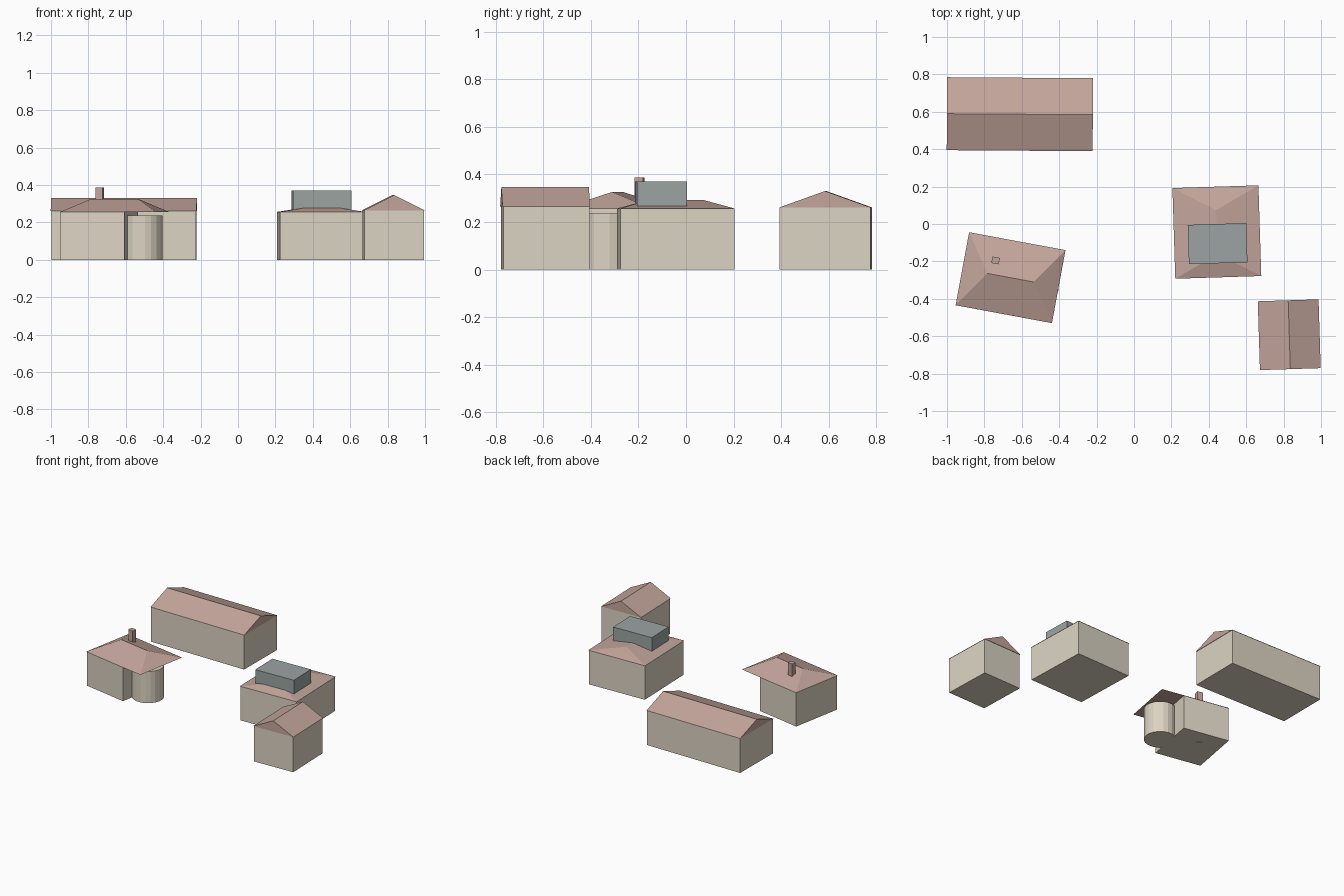
import bpy, bmesh, math
from mathutils import Matrix

if "Cube" in bpy.data.objects:
    bpy.data.objects.remove(bpy.data.objects["Cube"])


def material(name, rgb):
    m = bpy.data.materials.new(name)
    m.diffuse_color = (*rgb, 1)
    m.use_nodes = True
    m.node_tree.nodes["Principled BSDF"].inputs["Base Color"].default_value = m.diffuse_color
    return m


WALL = material("plaster", (0.72, 0.66, 0.55))
ROOF = material("tile", (0.55, 0.38, 0.33))
SLATE = material("slate", (0.33, 0.37, 0.36))


def finish(bm, name, mat, x, y, angle):
    """Rotate about z, move into place and turn the bmesh into an object."""
    bmesh.ops.recalc_face_normals(bm, faces=bm.faces)
    bm.transform(Matrix.Translation((x, y, 0)) @ Matrix.Rotation(math.radians(angle), 4, 'Z'))
    me = bpy.data.meshes.new(name)
    bm.to_mesh(me)
    bm.free()
    me.materials.append(mat)
    ob = bpy.data.objects.new(name, me)
    bpy.context.collection.objects.link(ob)
    return ob


def block(name, mat, x, y, angle, length, width, z0, z1, shift=0):
    """Box along local x, optionally shifted along its own length."""
    bm = bmesh.new()
    bmesh.ops.create_cube(bm, size=1, matrix=Matrix.Translation((shift, 0, (z0 + z1) / 2))
                          @ Matrix.Diagonal((length, width, z1 - z0, 1)))
    return finish(bm, name, mat, x, y, angle)


def roof(name, x, y, angle, length, width, eave, ridge, inset=0):
    """Closed roof with its ridge along local x; inset 0 is a gable, more is a hip."""
    bm = bmesh.new()
    a, b = length / 2, width / 2
    base = [bm.verts.new((sx * a, sy * b, eave)) for sx, sy in ((-1, -1), (1, -1), (1, 1), (-1, 1))]
    left, right = (bm.verts.new((s * (a - inset), 0, ridge)) for s in (-1, 1))
    sw, se, ne, nw = base
    for f in ((nw, ne, se, sw), (sw, se, right, left), (ne, nw, left, right),
              (se, ne, right), (nw, sw, left)):
        bm.faces.new(f)
    return finish(bm, name, ROOF, x, y, angle)


# Three houses whose walls fill the whole roof outline
houses = (  # name, x, y, angle, length, width, eave, ridge, hip inset
    ("long_house", -0.61, 0.587, -0.4, 0.78, 0.39, 0.26, 0.33, 0),
    ("small_house", 0.83, -0.592, 91.8, 0.368, 0.325, 0.265, 0.346, 0),
    ("square_house", 0.443, -0.043, 91.8, 0.485, 0.46, 0.256, 0.292, 0.125),
)
EDGE = 0.006
for name, x, y, ang, l, w, eave, ridge, inset in houses:
    block(name + "_walls", WALL, x, y, ang, l - EDGE, w - EDGE, 0, eave)
    roof(name + "_roof", x, y, ang, l, w, eave, ridge, inset)

# Flat dark box breaking through the square house roof
block("roof_box", SLATE, 0.447, -0.105, 1.8, 0.313, 0.21, 0.25, 0.37)

# Porch house: walls under the west part, round room under the overhanging east part
px, py, pa = -0.66, -0.287, -10.5
block("porch_house_walls", WALL, px, py, pa, 0.35, 0.39, 0, 0.255, shift=-0.085)
roof("porch_house_roof", px, py, pa, 0.524, 0.397, 0.255, 0.326, 0.135)
block("chimney", ROOF, -0.74, -0.195, pa, 0.04, 0.035, 0, 0.387)

bm = bmesh.new()
bmesh.ops.create_cone(bm, cap_ends=True, segments=20, radius1=0.11, radius2=0.11, depth=0.237,
                      matrix=Matrix.Translation((0, 0, 0.1185)))
finish(bm, "round_room", WALL, -0.512, -0.335, pa)
